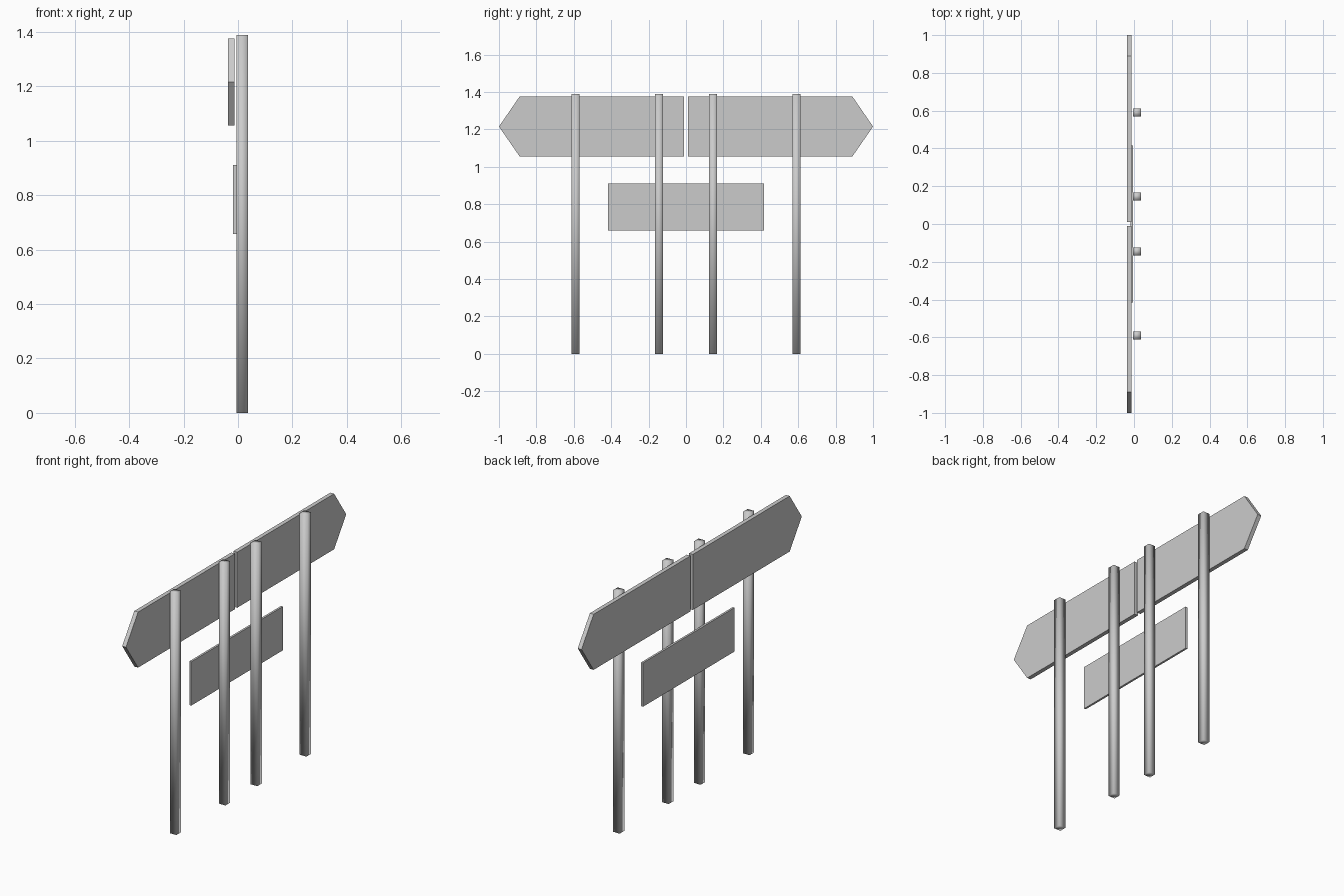
import bpy
import bmesh

cube = bpy.data.objects.get("Cube")
if cube:
    bpy.data.objects.remove(cube, do_unlink=True)

# Single grey finish
grey = bpy.data.materials.new("plain_grey")
grey.use_nodes = True
colour = (0.6, 0.6, 0.6, 1)
grey.diffuse_color = colour
grey.node_tree.nodes["Principled BSDF"].inputs["Base Color"].default_value = colour


def slab(name, outline, x0, x1, smooth=False):
    """Extrude a (y, z) outline along x."""
    bm = bmesh.new()
    face = bm.faces.new([bm.verts.new((x0, y, z)) for y, z in outline])
    ext = bmesh.ops.extrude_face_region(bm, geom=[face])
    verts = [v for v in ext["geom"] if isinstance(v, bmesh.types.BMVert)]
    bmesh.ops.translate(bm, verts=verts, vec=(x1 - x0, 0, 0))
    bmesh.ops.recalc_face_normals(bm, faces=bm.faces[:])
    for f in bm.faces:
        f.smooth = smooth
    mesh = bpy.data.meshes.new(name)
    bm.to_mesh(mesh)
    bm.free()
    mesh.materials.append(grey)
    obj = bpy.data.objects.new(name, mesh)
    bpy.context.collection.objects.link(obj)
    return obj


def rect(y0, y1, z0, z1):
    return [(y0, z0), (y1, z0), (y1, z1), (y0, z1)]


for side, s in (("front", -1), ("back", 1)):
    # Arrow board pointing outwards
    arrow = [(0.01, 1.056), (0.89, 1.056), (1.0, 1.215), (0.89, 1.375), (0.01, 1.375)]
    slab(side + "_arrow_board", [(s * y, z) for y, z in arrow], -0.036, -0.012)
    # Square posts
    for place, y in (("inner", 0.145), ("outer", 0.59)):
        slab(f"{side}_{place}_post", rect(s * y - 0.021, s * y + 0.021, 0, 1.388),
             -0.006, 0.036, smooth=True)

# Thin lower panel
slab("lower_panel", rect(-0.416, 0.416, 0.658, 0.91), -0.018, -0.006)
